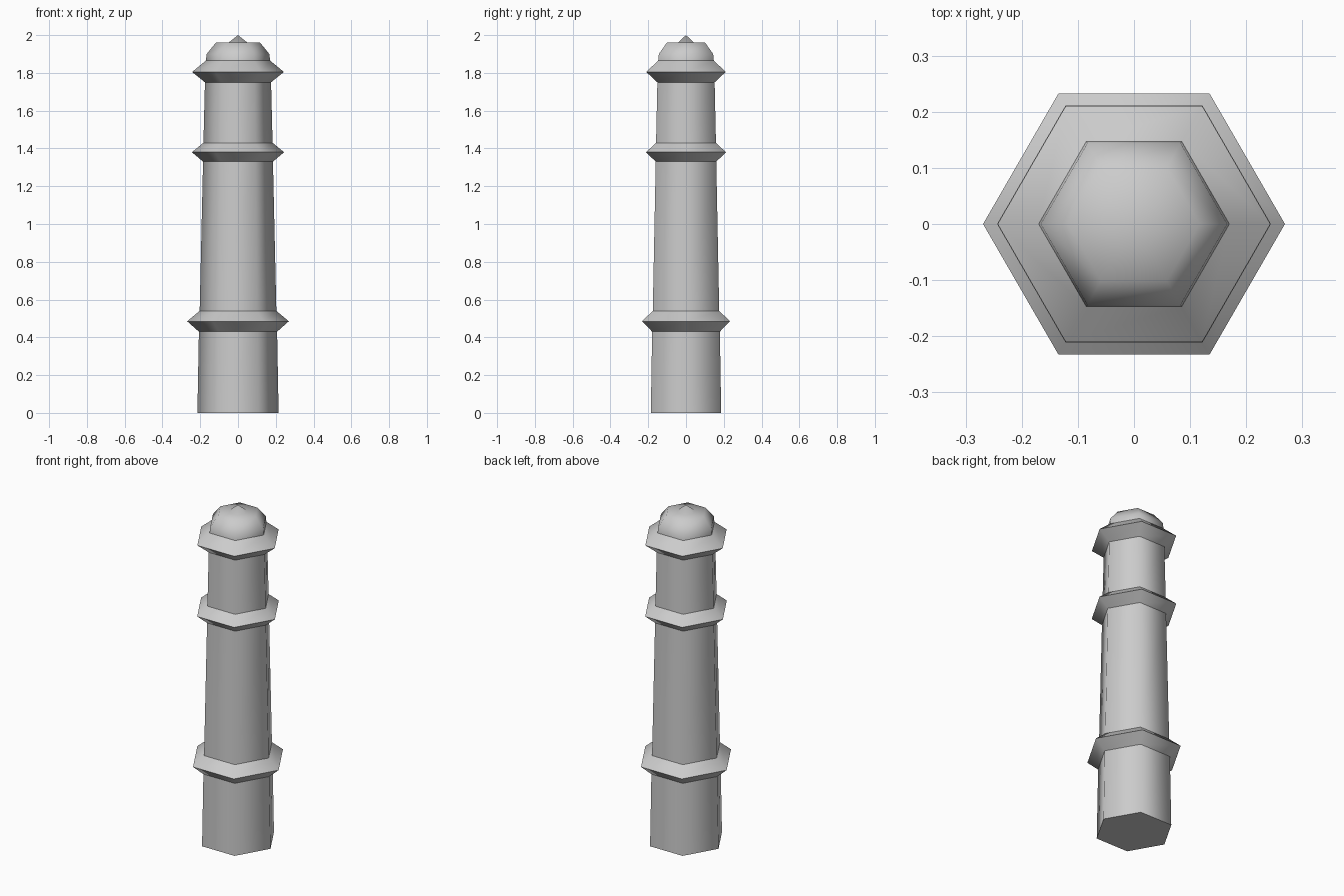
import bpy, bmesh, math

if "Cube" in bpy.data.objects:
    bpy.data.objects.remove(bpy.data.objects["Cube"])

SIDES = 6


def lathe(name, profile, cap_bottom=False, tip=None):
    """Hexagonal band through (radius, z) points, corners on the x axis."""
    bm = bmesh.new()
    rings = []
    for r, z in profile:
        rings.append([bm.verts.new((r * math.cos(math.tau * i / SIDES),
                                    r * math.sin(math.tau * i / SIDES), z))
                      for i in range(SIDES)])
    for low, high in zip(rings, rings[1:]):
        for i in range(SIDES):
            j = (i + 1) % SIDES
            bm.faces.new((low[i], low[j], high[j], high[i]))
    if cap_bottom:
        bm.faces.new(rings[0][::-1])
    if tip is not None:
        apex = bm.verts.new((0, 0, tip))
        for i in range(SIDES):
            bm.faces.new((rings[-1][i], rings[-1][(i + 1) % SIDES], apex))
    mesh = bpy.data.meshes.new(name)
    bm.to_mesh(mesh)
    bm.free()
    obj = bpy.data.objects.new(name, mesh)
    bpy.context.collection.objects.link(obj)
    bpy.ops.object.select_all(action='DESELECT')
    obj.select_set(True)
    bpy.context.view_layer.objects.active = obj
    bpy.ops.object.shade_smooth_by_angle(angle=math.radians(65))
    return obj


# Tapered shaft sections
lathe("lower_shaft", [(0.215, 0), (0.207, 0.43)], cap_bottom=True)
lathe("middle_shaft", [(0.203, 0.54), (0.185, 1.33)])
lathe("upper_shaft", [(0.183, 1.43), (0.175, 1.75)])

# Pointed collar rings, each filling the gap between two sections
lathe("lower_collar", [(0.207, 0.43), (0.269, 0.485), (0.203, 0.54)])
lathe("middle_collar", [(0.185, 1.33), (0.244, 1.38), (0.183, 1.43)])
lathe("upper_collar", [(0.175, 1.75), (0.243, 1.805), (0.17, 1.865)])

# Domed cap with a small pointed tip
lathe("cap", [(0.17, 1.865), (0.166, 1.9), (0.117, 1.96), (0.05, 1.96)], tip=2.0)
